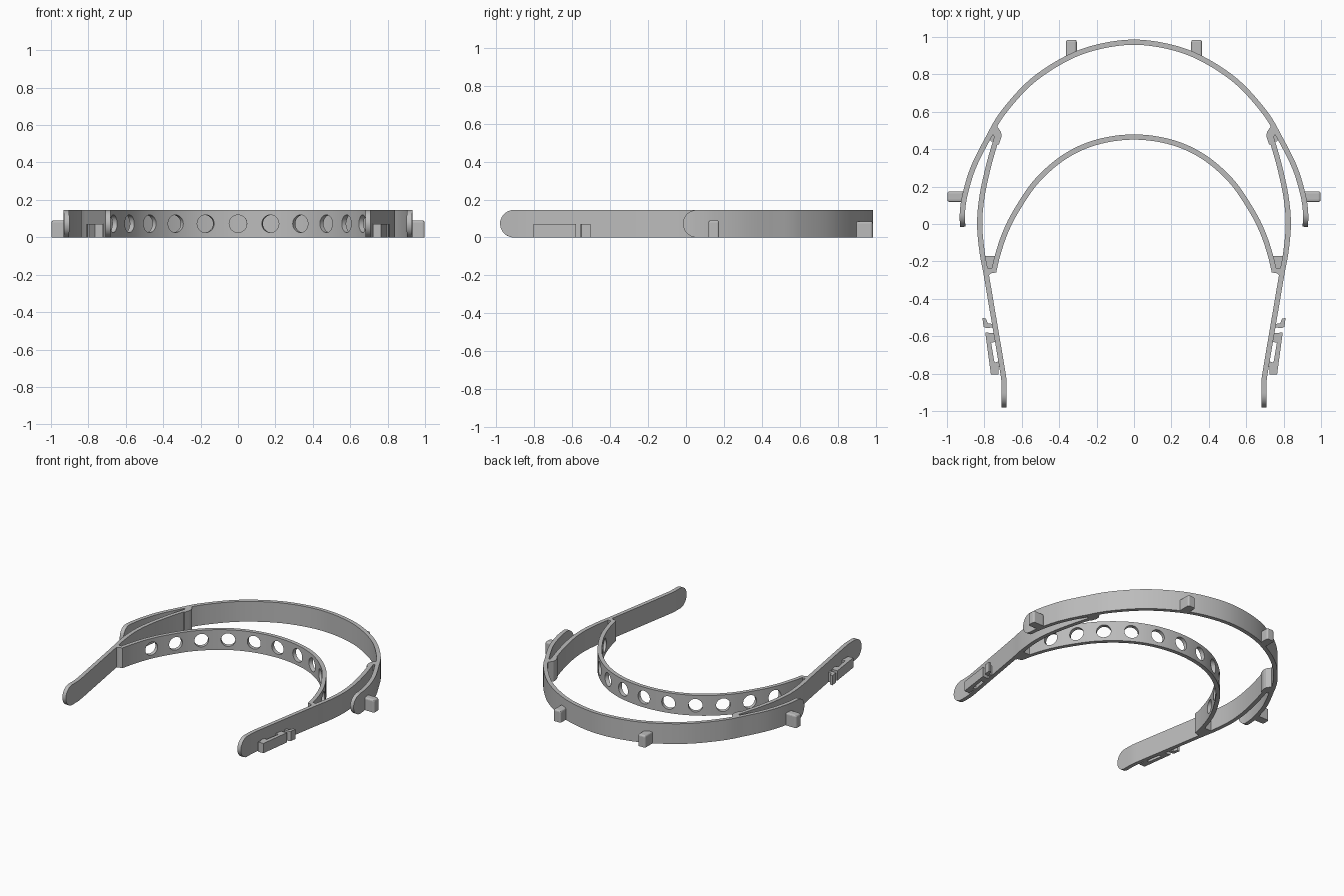
import bpy, bmesh, math
from mathutils import Vector

cube = bpy.data.objects.get("Cube")
if cube:
    bpy.data.objects.remove(cube, do_unlink=True)

H = 0.145          # band height
T = 0.028          # band thickness

grey = bpy.data.materials.new("plastic_grey")
grey.use_nodes = True
colour = (0.5, 0.5, 0.5, 1)
grey.diffuse_color = colour
grey.node_tree.nodes["Principled BSDF"].inputs["Base Color"].default_value = colour


def finish(name, bm):
    bmesh.ops.recalc_face_normals(bm, faces=bm.faces)
    mesh = bpy.data.meshes.new(name)
    bm.to_mesh(mesh)
    bm.free()
    obj = bpy.data.objects.new(name, mesh)
    mesh.materials.append(grey)
    bpy.context.collection.objects.link(obj)
    return obj


def smooth(obj):
    bpy.ops.object.select_all(action='DESELECT')
    obj.select_set(True)
    bpy.context.view_layer.objects.active = obj
    bpy.ops.object.shade_smooth_by_angle(angle=math.radians(30))


def spline(points, steps=24):
    """Smooth curve through the points."""
    p = [Vector(q) for q in points]
    p = [2 * p[0] - p[1]] + p + [2 * p[-1] - p[-2]]
    out = []
    for a, b, c, d in zip(p, p[1:], p[2:], p[3:]):
        for i in range(steps):
            t = i / steps
            out.append(0.5 * (2 * b + (c - a) * t + (2 * a - 5 * b + 4 * c - d) * t * t
                              + (3 * b - a - 3 * c + d) * t ** 3))
    return out + [p[-2]]


def lengths(path):
    s = [0]
    for a, b in zip(path, path[1:]):
        s.append(s[-1] + (b - a).length)
    return s


def at(path, s, d):
    """Point and normal at distance d along the path."""
    i = 0
    while i < len(s) - 2 and s[i + 1] < d:
        i += 1
    step = path[i + 1] - path[i]
    point = path[i] + step * ((d - s[i]) / (s[i + 1] - s[i]))
    step.normalize()
    return point, Vector((-step.y, step.x))


def ribbon(name, points, round_start=False, round_end=False, count=90):
    """Upright strip along a path, with optional semicircular ends."""
    path = spline(points)
    s = lengths(path)
    total, r = s[-1], H / 2
    stops = {total * i / count for i in range(count + 1)}
    caps = [r * (1 - math.cos(math.pi / 2 * i / 10)) for i in range(11)]
    if round_start:
        stops = {d for d in stops if d > r} | set(caps)
    if round_end:
        stops = {d for d in stops if d < total - r} | {total - c for c in caps}
    bm = bmesh.new()
    rings = []
    for d in sorted(stops):
        p, n = at(path, s, d)
        gap = min(d if round_start else r, total - d if round_end else r, r)
        half = max(math.sqrt(max(r * r - (r - gap) ** 2, 0)), 0.004)
        rings.append([bm.verts.new((*(p + n * side * T / 2), r + up * half))
                      for side, up in ((-1, -1), (1, -1), (1, 1), (-1, 1))])
    for a, b in zip(rings, rings[1:]):
        for k in range(4):
            bm.faces.new((a[k], a[(k + 1) % 4], b[(k + 1) % 4], b[k]))
    bm.faces.new(rings[0])
    bm.faces.new(rings[-1])
    return finish(name, bm), path, s


def prism(name, outline, height, bevel=0):
    bm = bmesh.new()
    face = bm.faces.new([bm.verts.new((x, y, 0)) for x, y in outline])
    top = bmesh.ops.extrude_face_region(bm, geom=[face])
    verts = [v for v in top["geom"] if isinstance(v, bmesh.types.BMVert)]
    bmesh.ops.translate(bm, verts=verts, vec=(0, 0, height))
    if bevel:
        edges = [e for e in bm.edges if max(v.co.z for v in e.verts) > height / 2]
        bmesh.ops.bevel(bm, geom=edges, offset=bevel, segments=3, profile=0.5, affect='EDGES')
    return finish(name, bm)


def mirrored(half):
    return [(-x, y) for x, y in reversed(half[1:])] + half


# Outer visor band
outer = [(0, .972), (.2, .945), (.37, .88), (.55, .76), (.7, .595), (.78, .46),
         (.86, .3), (.905, .15), (.918, .05), (.915, -.015)]
smooth(ribbon("outer_band", mirrored(outer), True, True, 140)[0])

# Inner forehead band with a row of round holes
inner = [(0, .465), (.2, .437), (.37, .36), (.52, .23), (.63, .07), (.69, -.05),
         (.73, -.17), (.75, -.255)]
forehead, path, s = ribbon("forehead_band", mirrored(inner), count=120)
bm = bmesh.new()
for k in range(-5, 6):
    p, n = at(path, s, s[-1] / 2 + k * 0.178)
    turn = Vector((n.x, n.y, 0)).to_track_quat('Z', 'Y').to_matrix().to_4x4()
    turn.translation = (p.x, p.y, H / 2)
    bmesh.ops.create_cone(bm, cap_ends=True, segments=32, radius1=0.047, radius2=0.047,
                          depth=0.12, matrix=turn)
cutter = finish("hole_cutter", bm)
cutter.hide_render = True
cut = forehead.modifiers.new("holes", 'BOOLEAN')
cut.operation, cut.solver, cut.object = 'DIFFERENCE', 'EXACT', cutter
bpy.context.view_layer.objects.active = forehead
bpy.ops.object.modifier_apply(modifier=cut.name)
bpy.data.objects.remove(cutter, do_unlink=True)
smooth(forehead)

arm = [(.73, .475), (.775, .32), (.812, .15), (.825, 0), (.812, -.15), (.79, -.27),
       (.756, -.47), (.722, -.67), (.702, -.79), (.695, -.85), (.695, -.98)]


def arm_x(y):
    return .79 + (y + .27) * .17


for side, sx in (("left", 1), ("right", -1)):
    def flip(points):
        return [(sx * x, y) for x, y in points]

    def beside_arm(points):
        """Outline given as offset from the arm and y."""
        return flip([(arm_x(y) + o, y) for o, y in points])

    # Temple arm
    smooth(ribbon(side + "_arm", flip(arm), False, True)[0])

    # Joints where the bands meet the arm, with low webs in the notches
    prism(side + "_upper_joint", flip([(.745, .54), (.727, .515), (.71, .49), (.709, .465),
          (.722, .425), (.748, .425), (.743, .46), (.752, .475), (.77, .475), (.78, .46)]), H)
    prism(side + "_upper_web", flip([(.735, .48), (.74, .44), (.765, .44), (.775, .48)]), H / 2)
    prism(side + "_lower_joint", flip([(.80, -.235), (.75, -.235), (.736, -.245),
          (.738, -.259), (.765, -.264), (.776, -.275), (.782, -.3), (.79, -.28)]), H)
    prism(side + "_lower_web", flip([(.81, -.17), (.73, -.17), (.75, -.24), (.797, -.24)]), H / 2)

    # Strap clip: slotted frame and a small hook
    prism(side + "_clip_frame", beside_arm([(0, -.585), (.058, -.58), (.066, -.805),
          (.024, -.805), (.018, -.745), (.036, -.74), (.036, -.635), (.012, -.63),
          (0, -.63)]), .07)
    prism(side + "_clip_root", beside_arm([(0, -.73), (.03, -.74), (.028, -.765),
          (0, -.765)]), .07)
    prism(side + "_clip_hook", beside_arm([(0, -.535), (.036, -.532), (.042, -.505),
          (.06, -.503), (.062, -.55), (.05, -.556), (0, -.553)]), .07)

    # Pegs on the outer band
    prism(side + "_side_peg", flip([(.91, .118), (.998, .118), (.998, .175),
          (.91, .175)]), .09, .012)
    prism(side + "_rear_peg", flip([(.306, .9), (.306, .985), (.364, .985),
          (.364, .885)]), .085, .012)
